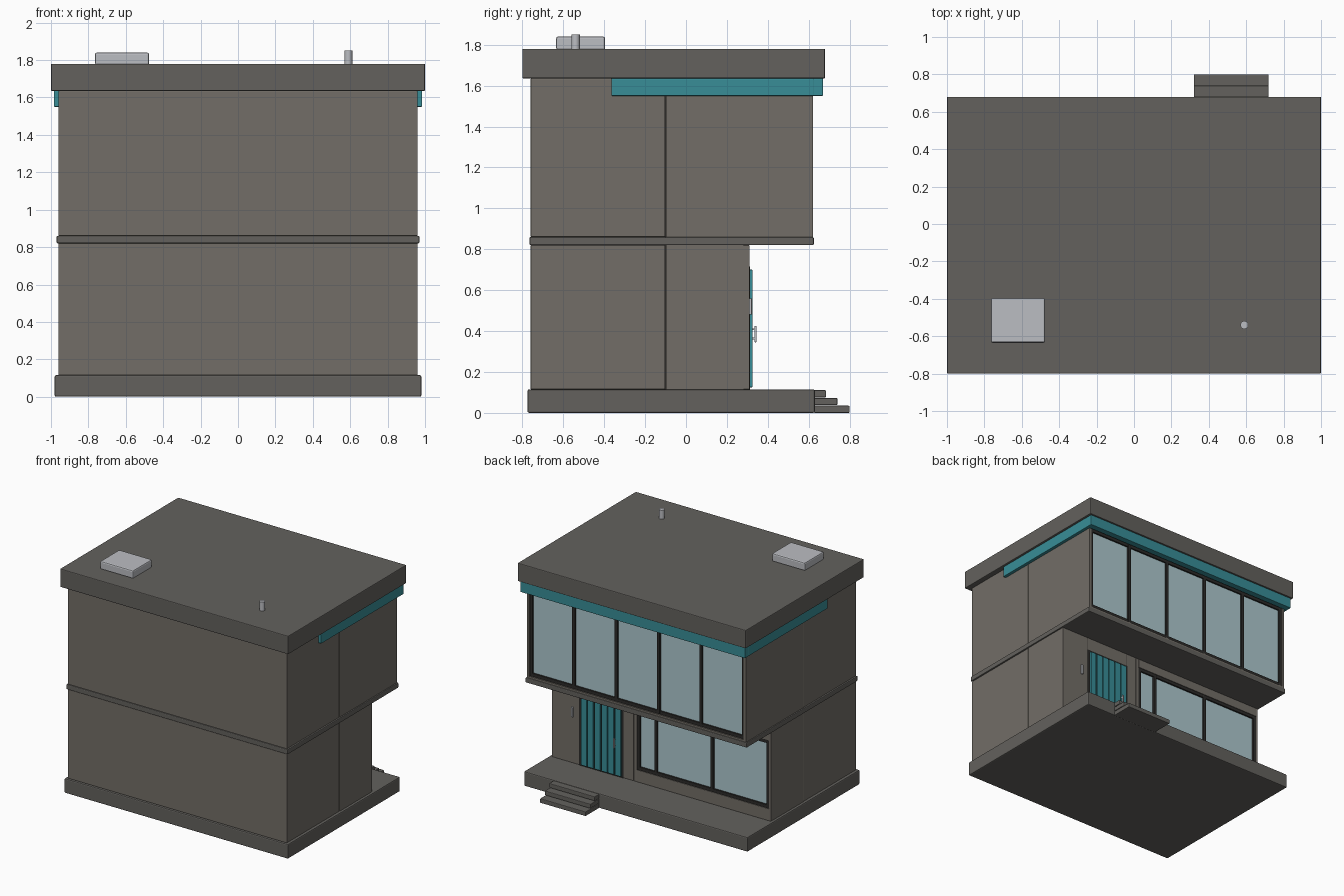
import bpy
import bmesh

if "Cube" in bpy.data.objects:
    bpy.data.objects.remove(bpy.data.objects["Cube"])


def material(name, rgb):
    m = bpy.data.materials.new(name)
    m.diffuse_color = (*rgb, 1)
    m.use_nodes = True
    m.node_tree.nodes["Principled BSDF"].inputs["Base Color"].default_value = m.diffuse_color
    return m


WALL = material("warm_grey_wall", (0.17, 0.155, 0.135))
ROOF = material("dark_grey_slab", (0.125, 0.12, 0.11))
TEAL = material("teal_trim", (0.04, 0.27, 0.31))
GLASS = material("pale_glass", (0.42, 0.58, 0.62))
DARK = material("dark_frame", (0.025, 0.024, 0.022))
METAL = material("light_metal", (0.5, 0.51, 0.54))


def box(name, x, y, z, mat, bevel=0.004):
    """Box from (min, max) ranges with lightly rounded edges."""
    bm = bmesh.new()
    bmesh.ops.create_cube(bm, size=1)
    for v in bm.verts:
        for i, (lo, hi) in enumerate((x, y, z)):
            v.co[i] = lo if v.co[i] < 0 else hi
    mesh = bpy.data.meshes.new(name)
    bm.to_mesh(mesh)
    bm.free()
    mesh.materials.append(mat)
    ob = bpy.data.objects.new(name, mesh)
    bpy.context.collection.objects.link(ob)
    if bevel:
        mod = ob.modifiers.new("edge", 'BEVEL')
        mod.width = bevel
        mod.segments = 2
    return ob


def window(name, posts, y, z):
    """Framed strip of glass; posts lists the x centres of the uprights."""
    t = 0.013
    x0, x1 = posts[0], posts[-1]
    for i, p in enumerate(posts):
        box(f"{name}_mullion_{i}", (p - t, p + t), (y - 0.03, y), z, DARK, 0.002)
    for part, zc in (("sill", z[0] + t), ("head", z[1] - t)):
        box(f"{name}_{part}", (x0, x1), (y - 0.03, y - 0.001), (zc - t, zc + t), DARK, 0.002)
    for i, (a, b) in enumerate(zip(posts, posts[1:])):
        box(f"{name}_glass_{i}", (a + t, b - t), (y - 0.03, y - 0.012),
            (z[0] + 2 * t, z[1] - 2 * t), GLASS, 0.002)


# Horizontal slabs
box("plinth", (-0.98, 0.98), (-0.775, 0.63), (0, 0.115), ROOF, 0.008)
box("floor_band", (-0.97, 0.97), (-0.765, 0.625), (0.82, 0.86), ROOF, 0.006)
box("roof_slab", (-1, 1), (-0.8, 0.68), (1.635, 1.78), ROOF, 0.006)

# Storey bodies, split by a shallow vertical joint on each side
for name, y1, z in (("ground", 0.28, (0.115, 0.82)), ("upper", 0.59, (0.86, 1.635))):
    box(f"{name}_core", (-0.95, 0.95), (-0.2, 0.0), z, DARK, 0)
    box(f"{name}_rear_block", (-0.96, 0.96), (-0.76, -0.102), z, WALL)
    box(f"{name}_window_block", (-0.96, 0.96), (-0.098, y1), z, WALL, 0)

# Upper glazed front with thin surround
for s in (-1, 1):
    xs = sorted((s * 0.94, s * 0.96))
    box("upper_jamb", xs, (0.585, 0.62), (0.86, 1.635), WALL, 0)
box("upper_header", (-0.94, 0.94), (0.585, 0.62), (1.56, 1.635), WALL, 0)
box("upper_sill", (-0.94, 0.94), (0.585, 0.62), (0.86, 0.875), WALL, 0)
window("upper_window", [-0.93 + 0.372 * i for i in range(6)], 0.613, (0.875, 1.56))

# Teal eaves trim
box("eaves_trim_long", (-0.985, 0.985), (0.62, 0.67), (1.55, 1.635), TEAL)
for x in ((-0.985, -0.955), (0.955, 0.985)):
    box("eaves_trim_side", x, (-0.365, 0.625), (1.55, 1.635), TEAL)

# Ground floor wall panels around door and window
for name, x, z in (
        ("door_wall", (0.72, 0.96), (0.115, 0.82)),
        ("door_lintel", (0.33, 0.72), (0.715, 0.82)),
        ("door_pier", (0.245, 0.33), (0.115, 0.82)),
        ("window_pier", (0.213, 0.24), (0.115, 0.82)),
        ("window_end_jamb", (-0.96, -0.945), (0.115, 0.82)),
        ("window_apron", (-0.945, 0.213), (0.115, 0.21)),
        ("window_lintel", (-0.945, 0.213), (0.75, 0.82))):
    box(name, x, (0.275, 0.31), z, WALL, 0.002)
window("ground_window", [-0.932, -0.441, 0.05, 0.20], 0.308, (0.21, 0.75))

# Slatted door, frame and handle
box("door_panel", (0.33, 0.72), (0.275, 0.314), (0.115, 0.715), DARK, 0)
for i in range(6):
    x = 0.345 + 0.06 * i
    box(f"door_slat_{i}", (x, x + 0.05), (0.31, 0.326), (0.125, 0.7), TEAL, 0.003)
box("door_handle", (0.388, 0.4), (0.335, 0.345), (0.345, 0.425), METAL, 0.003)
for z in (0.36, 0.405):
    box("handle_mount", (0.39, 0.398), (0.322, 0.338), (z, z + 0.008), METAL, 0)

# Wall light
box("wall_light", (0.768, 0.784), (0.305, 0.322), (0.48, 0.56), METAL, 0.003)

# Entrance steps
for i, y1 in enumerate((0.8, 0.74, 0.685)):
    box(f"step_{i}", (0.32, 0.72), (0.625, y1), (0.038 * i, 0.038 * i + 0.035), ROOF, 0.005)

# Roof fittings
box("roof_hatch", (-0.765, -0.475), (-0.635, -0.395), (1.775, 1.84), METAL, 0.01)
bpy.ops.mesh.primitive_cylinder_add(vertices=24, radius=0.021, depth=0.075,
                                    location=(0.59, -0.54, 1.8125))
pipe = bpy.context.object
pipe.name = "vent_pipe"
pipe.data.materials.append(METAL)
bpy.ops.object.shade_smooth_by_angle()
